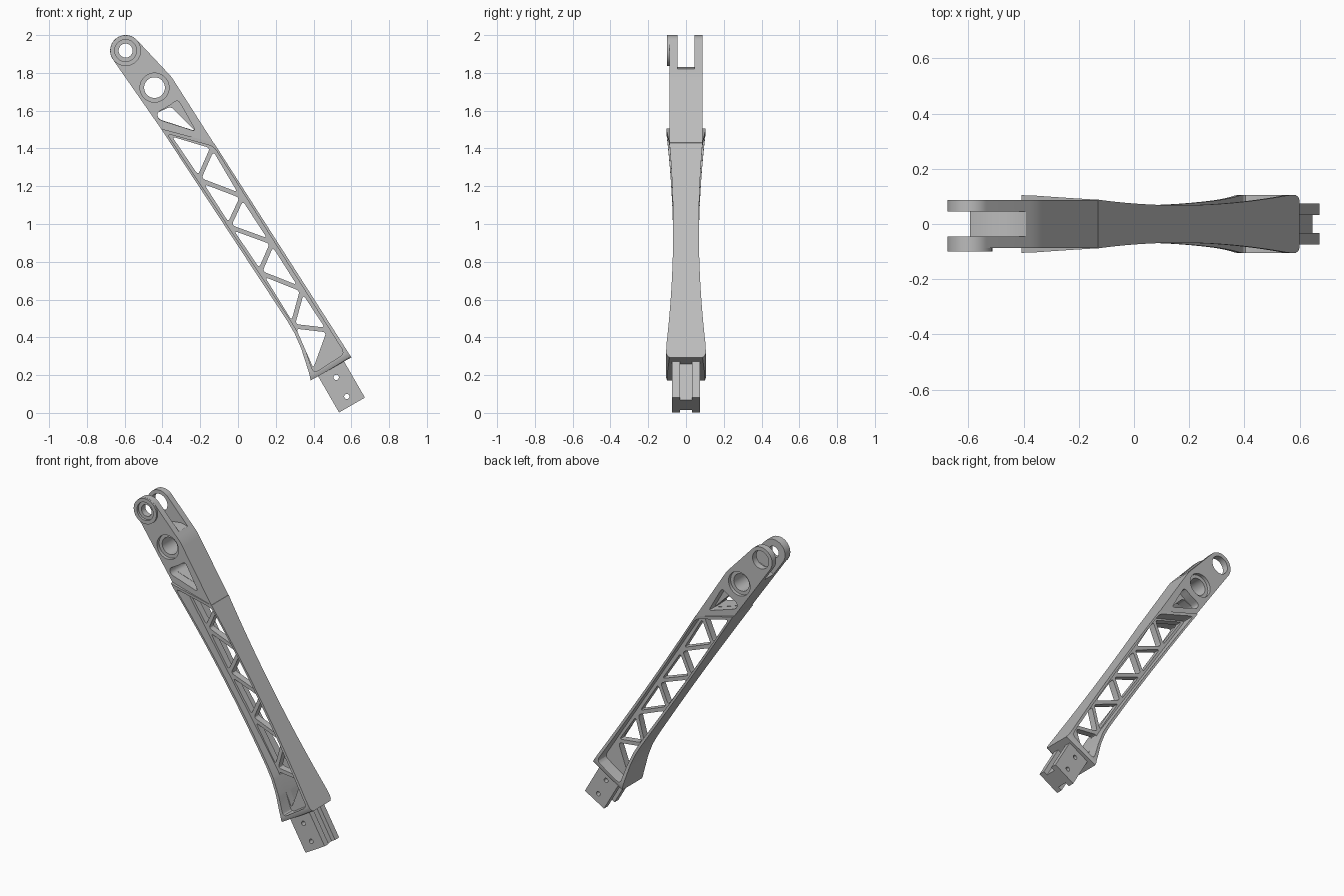
import bpy, bmesh, math
from mathutils import Vector

cube = bpy.data.objects.get("Cube")
if cube:
    bpy.data.objects.remove(cube, do_unlink=True)

X, Y, Z = Vector((1, 0, 0)), Vector((0, 1, 0)), Vector((0, 0, 1))

metal = bpy.data.materials.new("grey_metal")
metal.use_nodes = True
colour = (0.5, 0.5, 0.5, 1)
metal.diffuse_color = colour
metal.node_tree.nodes["Principled BSDF"].inputs["Base Color"].default_value = colour


def prism(name, pts, lo, hi, u=X, v=Z, origin=Vector()):
    """Extrude a profile drawn on axes u, v along their cross product."""
    w = u.cross(v)
    bm = bmesh.new()
    a, b = ([bm.verts.new(origin + u * p[0] + v * p[1] + w * d) for p in pts] for d in (lo, hi))
    bm.faces.new(a[::-1])
    bm.faces.new(b)
    for i in range(len(pts)):
        j = (i + 1) % len(pts)
        bm.faces.new((a[i], a[j], b[j], b[i]))
    bmesh.ops.recalc_face_normals(bm, faces=bm.faces[:])
    mesh = bpy.data.meshes.new(name)
    bm.to_mesh(mesh)
    bm.free()
    mesh.materials.append(metal)
    obj = bpy.data.objects.new(name, mesh)
    bpy.context.collection.objects.link(obj)
    return obj


def arc(c, r, start=0, end=360, n=40):
    steps = n if end - start == 360 else n + 1
    angles = [math.radians(start + (end - start) * i / n) for i in range(steps)]
    return [(c[0] + r * math.cos(a), c[1] + r * math.sin(a)) for a in angles]


def fillet(pts, r, n=4):
    """Round every corner of a polygon."""
    out = []
    for i, p in enumerate(pts):
        c = Vector(p)
        ends = []
        for q in (pts[i - 1], pts[(i + 1) % len(pts)]):
            e = Vector(q) - c
            ends.append(c + e.normalized() * min(r, e.length * 0.4))
        for k in range(n + 1):
            s = k / n
            out.append(tuple(ends[0] * (1 - s) ** 2 + c * 2 * s * (1 - s) + ends[1] * s * s))
    return out


def inset(tri, w):
    """Shrink a triangle by w on each side, about its incentre."""
    a, b, c = map(Vector, tri)
    la, lb, lc = (b - c).length, (c - a).length, (a - b).length
    p = la + lb + lc
    centre = (a * la + b * lb + c * lc) / p
    radius = abs((b - a).x * (c - a).y - (b - a).y * (c - a).x) / p
    return [tuple(centre + (q - centre) * (1 - w / radius)) for q in (a, b, c)]


def boolean(obj, tool, operation="DIFFERENCE"):
    mod = obj.modifiers.new("cut", "BOOLEAN")
    mod.operation, mod.object, mod.solver = operation, tool, "EXACT"
    bpy.context.view_layer.objects.active = obj
    bpy.ops.object.modifier_apply(modifier=mod.name)
    bpy.data.objects.remove(tool, do_unlink=True)


def drill(obj, pts, lo=-0.3, hi=0.3):
    boolean(obj, prism("cutter", pts, lo, hi))


def finish(obj):
    bpy.ops.object.select_all(action="DESELECT")
    obj.select_set(True)
    bpy.context.view_layer.objects.active = obj
    bpy.ops.object.shade_smooth_by_angle(angle=math.radians(25))


# Truss frame: outline trimmed to a waisted thickness
frame = prism("truss_frame", [
    (-0.408, 1.505), (-0.128, 1.43), (0.60, 0.294), (0.385, 0.172), (0.375, 0.215),
    (0.335, 0.34), (0.30, 0.42), (0.262, 0.485)], -0.15, 0.15)
along = Vector((0.54, 0, -0.842)).normalized()
edge = []
for i in range(33):
    t = -1.55 + 1.6 * i / 32
    edge.append((t, min(0.105, 0.068 + 0.037 * ((t + 0.73) / 0.74) ** 2)))
edge += [(0.068, 0.098), (0.078, 0.085)]
waist = edge + [(t, -y) for t, y in reversed(edge)]
boolean(frame, prism("cutter", waist, -1, 2, along, Y), "INTERSECT")

# Recesses on both sides, leaving a thin web in the middle
WEB = 0.022
recess = fillet([(-0.376, 1.478), (-0.128, 1.41), (0.565, 0.315), (0.40, 0.209),
                 (0.355, 0.34), (0.32, 0.42), (0.28, 0.487)], 0.03)
drill(frame, recess, WEB, 0.3)
drill(frame, recess, -0.3, -WEB)

# Triangular openings between zigzag bars
nodes = [(-0.378, 1.484), (-0.132, 1.41), (-0.209, 1.235), (0.024, 1.146), (-0.05, 0.987),
         (0.183, 0.902), (0.114, 0.743), (0.341, 0.653), (0.288, 0.46), (0.484, 0.437),
         (0.40, 0.205)]
for i in range(len(nodes) - 2):
    drill(frame, fillet(inset(nodes[i:i + 3], 0.012), 0.02))
finish(frame)

# Forked head with pivot boss
PIVOT, BEARING = (-0.595, 1.918), (-0.442, 1.722)
head = prism("fork_head", arc(PIVOT, 0.082, 43, 214, 28)
             + [(-0.408, 1.505), (-0.39, 1.488), (-0.122, 1.418), (-0.335, 1.752),
                (-0.352, 1.778), (-0.375, 1.803)], -0.087, 0.087)
boolean(head, prism("boss", arc(PIVOT, 0.0815), 0.06, 0.1), "UNION")
floor = [(-0.7, 1.7), (-0.6, 1.77), (-0.55, 1.803), (-0.5, 1.823), (-0.44, 1.831),
         (-0.39, 1.82), (-0.355, 1.797), (-0.3, 1.75)]
drill(head, floor + [(-0.2, 2.2), (-0.8, 2.2)], -0.045, 0.045)

# Pivot holes: narrow in front with a counterbore, wide behind
drill(head, arc(PIVOT, 0.037), 0, 0.3)
drill(head, arc(PIVOT, 0.058), 0.085, 0.3)
drill(head, arc(PIVOT, 0.058), -0.3, 0)

# Bearing hole, countersunk on both sides
drill(head, arc(BEARING, 0.055))
for lo, hi in ((0.065, 0.3), (-0.3, -0.065)):
    drill(head, arc(BEARING, 0.077), lo, hi)

# Lightening pocket under the bearing
pocket = [(-0.43, 1.59), (-0.365, 1.625), (-0.318, 1.66), (-0.222, 1.49), (-0.42, 1.553)]
for lo, hi in ((0.03, 0.3), (-0.3, -0.03)):
    drill(head, fillet(pocket, 0.025), lo, hi)
drill(head, fillet([(-0.43, 1.588), (-0.355, 1.622), (-0.225, 1.492), (-0.42, 1.555)], 0.02))
finish(head)

# Grooved tenon at the foot
across = Vector((0.866, 0, 0.5))
half = [(0, 0.074), (0, 0.033), (0.028, 0.033), (0.028, -0.033), (0, -0.033), (0, -0.074)]
section = half + [(0.158 - p, y) for p, y in reversed(half)]
tenon = prism("foot_tenon", section, 0, 0.225, across, Y, Vector((0.535, 0, 0.002)))
for centre in ((0.52, 0.188), (0.576, 0.087)):
    drill(tenon, arc(centre, 0.014, n=20))
finish(tenon)
